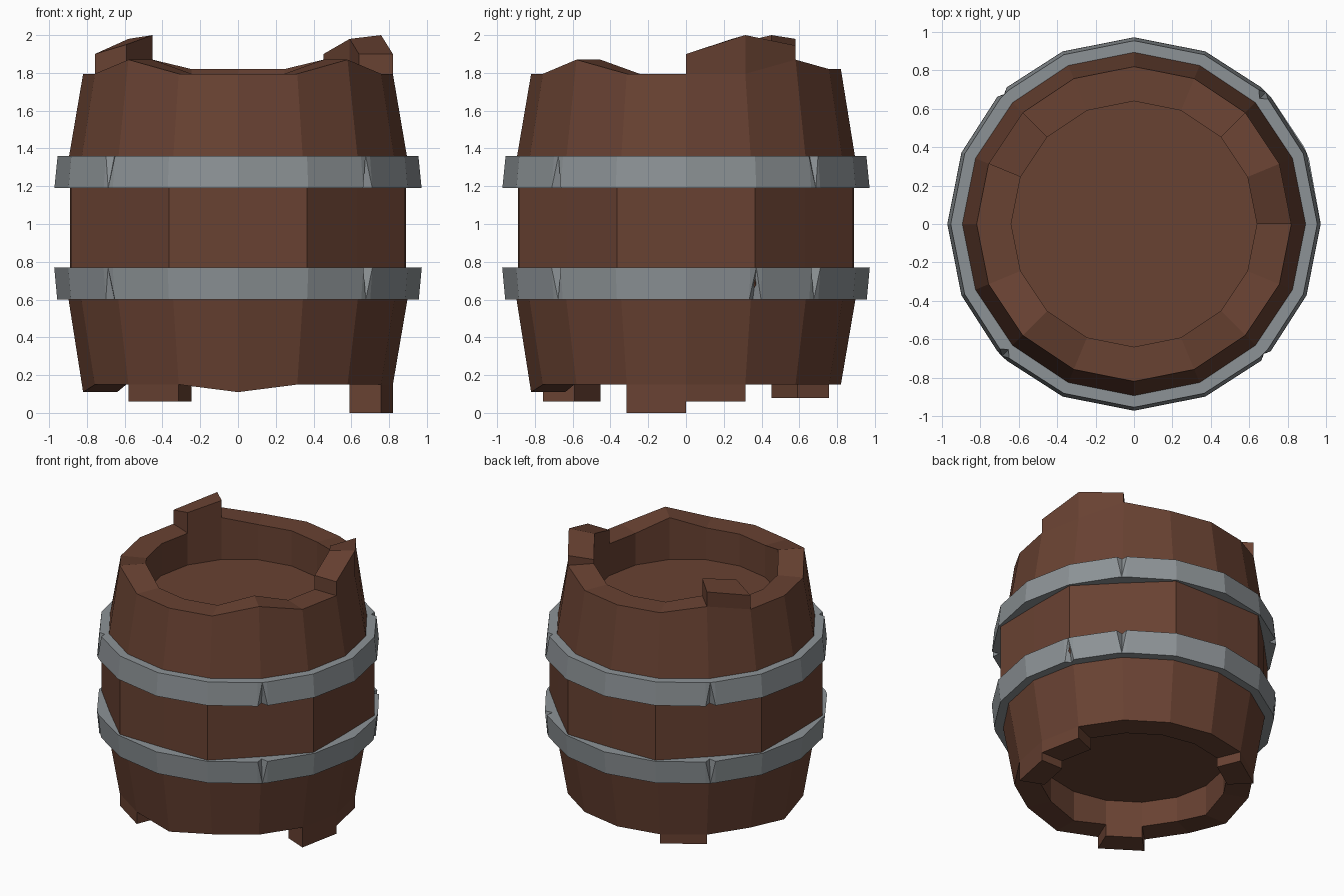
import bpy, bmesh, math

if "Cube" in bpy.data.objects:
    bpy.data.objects.remove(bpy.data.objects["Cube"])

N = 16
STEP = 2 * math.pi / N
R_OUT, R_IN = 0.82, 0.64


def material(name, rgb):
    m = bpy.data.materials.new(name)
    m.diffuse_color = (*rgb, 1)
    m.use_nodes = True
    m.node_tree.nodes["Principled BSDF"].inputs["Base Color"].default_value = m.diffuse_color
    return m


WOOD = material("brown_wood", (0.14, 0.054, 0.032))
METAL = material("grey_metal", (0.265, 0.29, 0.305))


def polar(r, i, z):
    """Point at radius r, on side index i (may be fractional), height z."""
    return (r * math.cos(i * STEP), r * math.sin(i * STEP), z)


def finish(name, bm, mat):
    bmesh.ops.recalc_face_normals(bm, faces=bm.faces)
    me = bpy.data.meshes.new(name)
    bm.to_mesh(me)
    bm.free()
    me.materials.append(mat)
    ob = bpy.data.objects.new(name, me)
    bpy.context.collection.objects.link(ob)
    return ob


def bridge(bm, a, b, closed=True):
    n = len(a)
    for k in range(n if closed else n - 1):
        j = (k + 1) % n
        bm.faces.new((a[k], a[j], b[j], b[k]))


# uneven rim heights around the barrel
def rim_top(i):
    i %= N
    if i % 4 == 2:
        return 1.87
    return 1.82 if i in (3, 4, 5) else 1.795


def rim_bottom(i):
    i %= N
    return 0.11 if i in (8, 12) else 0.15


# barrel body: outside, rims, recessed lid and recessed base
def mid_radius(i):
    return 0.957 if i % 2 else 0.89     # wide flat staves between the bands


profile = [
    (lambda i: R_IN, lambda i: 0.34),
    (lambda i: R_IN, rim_bottom),
    (lambda i: R_OUT, rim_bottom),
    (lambda i: 0.897, lambda i: 0.60),
    (mid_radius, lambda i: 0.68),
    (mid_radius, lambda i: 1.28),
    (lambda i: 0.895, lambda i: 1.355),
    (lambda i: R_OUT, rim_top),
    (lambda i: R_IN, rim_top),
    (lambda i: R_IN, lambda i: 1.555),
]
bm = bmesh.new()
rings = [[bm.verts.new(polar(r(i), i, z(i))) for i in range(N)] for r, z in profile]
for a, b in zip(rings, rings[1:]):
    bridge(bm, a, b)
bm.faces.new(rings[0])
bm.faces.new(rings[-1])
finish("barrel_body", bm, WOOD)


# broken stave ends standing off the rims: (side index, inner z, outer z)
def stave_end(name, tips, base):
    bm = bmesh.new()
    loops = [[], [], [], []]
    for i, z_in, z_out in tips:
        b = base(i)
        for loop, r, z in zip(loops, (R_OUT, R_OUT, R_IN, R_IN), (b, z_out, z_in, b)):
            loop.append(bm.verts.new(polar(r, i, z)))
    for a, b in zip(loops, loops[1:]):
        bridge(bm, a, b, closed=False)
    for e in (0, -1):
        bm.faces.new([loop[e] for loop in loops])
    finish(name, bm, WOOD)


stave_end("top_stave_right", [(0, 1.90, 1.90), (1, 1.98, 2.0), (2, 1.90, 1.945)], rim_top)
stave_end("top_stave_left", [(6, 2.0, 1.98), (7, 1.95, 1.90)], rim_top)
stave_end("bottom_stave_right", [(-1, 0.0, 0.0), (0, 0.0, 0.0)], rim_bottom)
stave_end("bottom_stave_right_rear", [(0, 0.06, 0.06), (1, 0.06, 0.06)], rim_bottom)
stave_end("bottom_stave_front", [(10, 0.06, 0.06), (11, 0.06, 0.06)], rim_bottom)
stave_end("bottom_stave_back", [(5, 0.08, 0.08), (6, 0.08, 0.08)], rim_bottom)


# metal bands with small nicks: {side index: edge that is dented}
def band(name, z0, z1, r0, r1, nicks):
    bm = bmesh.new()
    loops = [[], [], [], []]

    def column(i, top, bottom):
        for loop, r, z in zip(loops, (0.86, bottom, top, 0.86), (z0, z0, z1, z1)):
            loop.append(bm.verts.new(polar(r, i, z)))

    for i in range(N):
        if i in nicks:
            dent_top = nicks[i] == "top"
            column(i - 0.09, r1, r0)
            column(i, 0.925 if dent_top else r1, r0 if dent_top else 0.925)
            column(i + 0.09, r1, r0)
        else:
            column(i, r1, r0)
    for k in range(4):
        bridge(bm, loops[k], loops[(k + 1) % 4])
    # split the dented faces into flat triangles
    bmesh.ops.triangulate(bm, faces=[f for f in bm.faces if f.calc_area() < 0.02])
    finish(name, bm, METAL)


band("upper_band", 1.19, 1.36, 0.972, 0.955,
     {2: "top", 6: "bottom", 10: "top", 14: "bottom"})
band("lower_band", 0.60, 0.77, 0.957, 0.973,
     {1: "bottom", 2: "top", 6: "top", 10: "bottom", 14: "top"})
